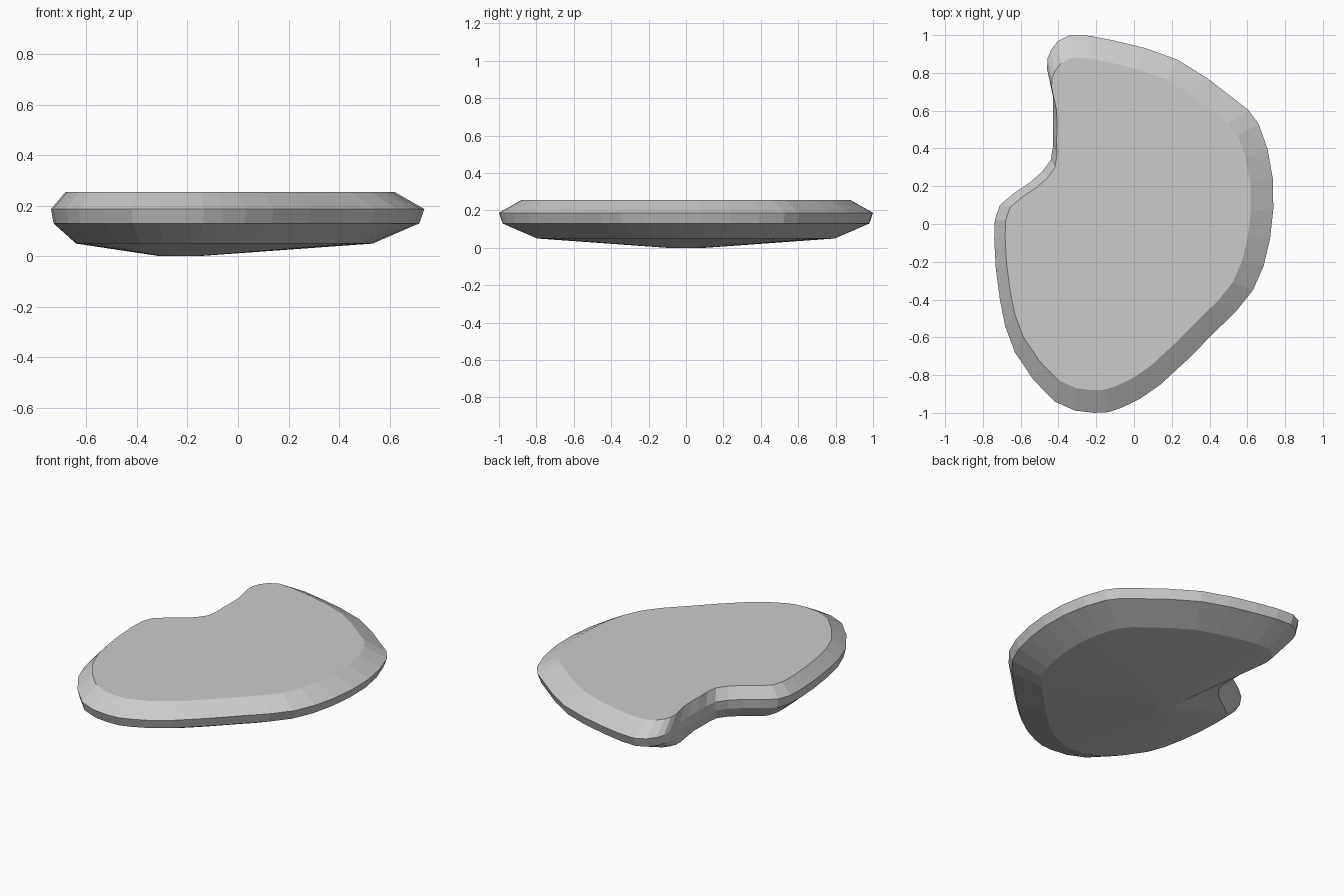
import bpy
import bmesh
from mathutils import Vector

cube = bpy.data.objects.get("Cube")
if cube:
    bpy.data.objects.remove(cube, do_unlink=True)

# Widest outline of the slab, clockwise from the back lobe, in hundredths
CONTROL = [(-34, 100), (-10, 97), (23, 87), (52, 67), (66, 53), (73.5, 24),
           (72, -8), (63, -35), (43, -57), (14, -85), (-6, -97), (-21, -100),
           (-42, -94), (-63, -68), (-71, -40), (-74, -8), (-71, 10),
           (-55, 22), (-44, 34), (-43, 50), (-43, 68), (-46, 82), (-44, 92)]

# Height and scale of each ring, from the keel up to the flat top
RINGS = [(0, 0.1), (0.05, 0.795), (0.13, 0.98), (0.187, 1), (0.255, 0.88)]
KEEL = Vector((-0.26, 0))


def smooth_outline(control):
    """Round the outline by adding one curved midpoint per edge."""
    points = [Vector(p) / 100 for p in control]
    count = len(points)
    outline = []
    for i in range(count):
        before, start = points[i - 1], points[i]
        end, after = points[(i + 1) % count], points[(i + 2) % count]
        outline += [start, (9 * (start + end) - before - after) / 16]
    return outline


def make_material(name, color):
    material = bpy.data.materials.new(name)
    material.use_nodes = True
    material.diffuse_color = color
    shader = next(n for n in material.node_tree.nodes if n.type == "BSDF_PRINCIPLED")
    shader.inputs["Base Color"].default_value = color
    return material


# Slab: the outline scaled about the keel at each height, then bridged
outline = smooth_outline(CONTROL)
bm = bmesh.new()
loops = []
for height, scale in RINGS:
    ring = [KEEL + (point - KEEL) * scale for point in outline]
    loops.append([bm.verts.new((p.x, p.y, height)) for p in ring])

for lower, upper in zip(loops, loops[1:]):
    for i in range(len(outline)):
        bm.faces.new((lower[i - 1], lower[i], upper[i], upper[i - 1]))
bm.faces.new(loops[0])
bm.faces.new(loops[-1])
bmesh.ops.recalc_face_normals(bm, faces=bm.faces)

mesh = bpy.data.meshes.new("stone_slab")
bm.to_mesh(mesh)
bm.free()
mesh.materials.append(make_material("stone grey", (0.6, 0.6, 0.6, 1)))
slab = bpy.data.objects.new("stone_slab", mesh)
bpy.context.collection.objects.link(slab)
